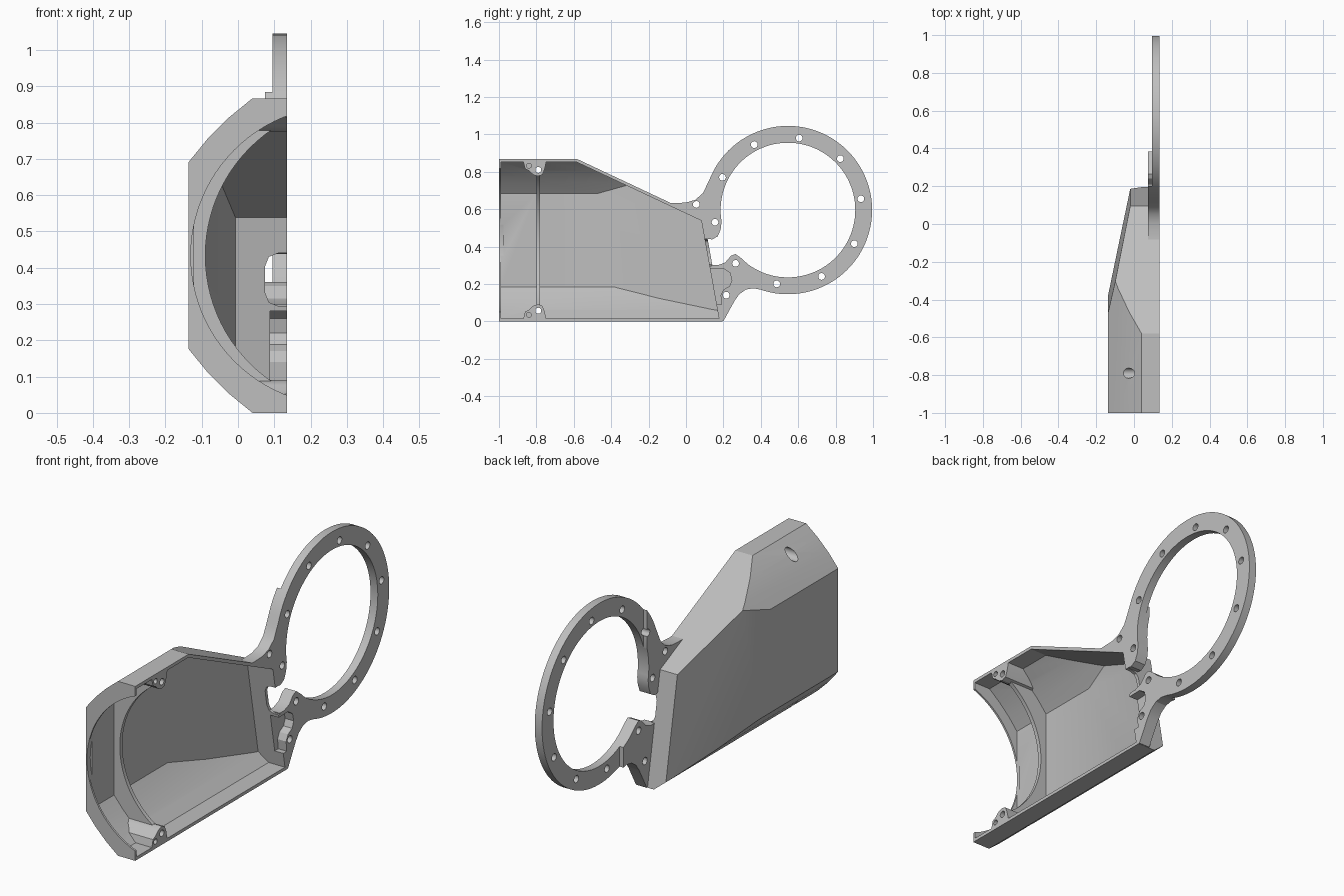
import bpy, bmesh, math
from mathutils import Vector

cube = bpy.data.objects.get("Cube")
if cube:
    bpy.data.objects.remove(cube, do_unlink=True)

grey = bpy.data.materials.new("light grey")
grey.use_nodes = True
COLOUR = (0.52, 0.52, 0.52, 1)
grey.diffuse_color = COLOUR
grey.node_tree.nodes["Principled BSDF"].inputs["Base Color"].default_value = COLOUR

H = 0.867          # height of the housing
SIDE = 0.135       # open side of the housing


def finish(name, bm):
    bmesh.ops.recalc_face_normals(bm, faces=bm.faces[:])
    mesh = bpy.data.meshes.new(name)
    bm.to_mesh(mesh)
    bm.free()
    mesh.materials.append(grey)
    ob = bpy.data.objects.new(name, mesh)
    bpy.context.collection.objects.link(ob)
    return ob


def prism(name, pts, axis, lo, hi):
    """Extrude a closed outline along x (points are y,z) or along y (points are x,z)."""
    bm = bmesh.new()
    place = (lambda a, b, t: (t, a, b)) if axis == "x" else (lambda a, b, t: (a, t, b))
    ends = [[bm.verts.new(place(a, b, t)) for a, b in pts] for t in (lo, hi)]
    n = len(pts)
    for loop in ends:
        bm.faces.new(loop)
    for i in range(n):
        j = (i + 1) % n
        bm.faces.new((ends[0][i], ends[0][j], ends[1][j], ends[1][i]))
    return finish(name, bm)


def arc(cx, cy, r, a0, a1, n):
    angles = [math.radians(a0 + (a1 - a0) * i / n) for i in range(n + 1)]
    return [(cx + r * math.cos(a), cy + r * math.sin(a)) for a in angles]


def circle(cx, cy, r, n=24):
    return arc(cx, cy, r, 0, 360, n)[:-1]


def rect(a0, a1, b0, b1):
    return [(a0, b0), (a1, b0), (a1, b1), (a0, b1)]


def cut(target, *cutters):
    for c in cutters:
        c.hide_render = True
        mod = target.modifiers.new("cut", "BOOLEAN")
        mod.operation = "DIFFERENCE"
        mod.solver = "EXACT"
        mod.object = c
        bpy.context.view_layer.objects.active = target
        bpy.ops.object.modifier_apply(modifier=mod.name)
        bpy.data.objects.remove(c, do_unlink=True)


# Sloping planes of the housing: (point, outward normal)
planes = [((0, -0.58, H), (0, 0.47, 1)),              # sloping roof
          ((0, 0.195, 0), (0, 1, 0.18)),              # rear wall
          ((-0.137, -0.345, 0), (-1, 0.217, 0.039))]  # tapered cheek
bevel = [(0.04, H), (-0.025, 0.814), (-0.084, 0.755), (-0.137, 0.69)]
for (x0, z0), (x1, z1) in zip(bevel, bevel[1:]):
    nx, nz = z1 - z0, x0 - x1
    planes.append(((x0, 0, z0), (nx, 0, nz)))
    planes.append(((x0, 0, H - z0), (nx, 0, -nz)))


def housing_solid(name, inset, x1, y0):
    """A block trimmed by the housing planes, moved inwards by inset."""
    pts = rect(-0.137 + inset, x1, inset, H - inset)
    block = prism(name, pts, "y", y0, 0.4)
    bm = bmesh.new()
    bm.from_mesh(block.data)
    for p, n in planes:
        n = Vector(n).normalized()
        res = bmesh.ops.bisect_plane(bm, geom=bm.verts[:] + bm.edges[:] + bm.faces[:],
                                     dist=1e-6, plane_co=Vector(p) - n * inset,
                                     plane_no=n, clear_outer=True)
        edges = [g for g in res["geom_cut"] if isinstance(g, bmesh.types.BMEdge)]
        if edges:
            bmesh.ops.holes_fill(bm, edges=edges, sides=0)
    bmesh.ops.recalc_face_normals(bm, faces=bm.faces[:])
    bm.to_mesh(block.data)
    bm.free()
    return block


# Cavity, leaving a curved rib and two screw bosses standing
housing = housing_solid("housing_shell", 0.015, SIDE, -1)
bpy.data.objects.remove(housing, do_unlink=True)
housing = housing_solid("housing_shell", 0, SIDE, -1)
cavity = housing_solid("cavity", 0.016, 0.25, -0.99)
rib = prism("rib", rect(-0.3, 0.4, -0.1, 1), "y", -0.80, -0.78)
cut(rib, prism("rib_opening", circle(0.33, H / 2, 0.42, 96), "y", -0.9, -0.7))
boss = [(-0.88, 0.9), (-0.868, 0.845), (-0.86, 0.815), (-0.84, 0.805), (-0.825, 0.79),
        (-0.81, 0.781), (-0.79, 0.776), (-0.768, 0.784), (-0.757, 0.81),
        (-0.75, 0.84), (-0.735, 0.9)]
cut(cavity, rib,
    prism("boss_top", boss, "x", -0.3, 0.4),
    prism("boss_bottom", [(y, H - z) for y, z in boss], "x", -0.3, 0.4))
cut(housing, cavity,
    prism("front_opening", circle(0.282, H / 2, 0.412, 96), "y", -1.1, -0.975))

# Screw holes in the bosses
for flip in (False, True):
    for y, z, r, lo, hi in ((-0.79, 0.81, 0.027, -0.3, 0.06),
                            (-0.79, 0.81, 0.016, 0.0, 0.3),
                            (-0.84, 0.832, 0.013, 0.06, 0.3)):
        cut(housing, prism("hole", circle(y, H - z if flip else z, r), "x", lo, hi))

# Rounded slot through the rear wall
slot = [(0.2, 0.295), (0.11, 0.295), (0.085, 0.305), (0.075, 0.33),
        (0.075, 0.405), (0.085, 0.43), (0.11, 0.44), (0.2, 0.44)]
cut(housing, prism("slot", slot, "y", 0.05, 0.3))

# Mounting ring with its two legs, as one outline
CY, CZ = 0.545, 0.595
outline = arc(CY, CZ, 0.45, 158, -109, 80)
outline += [(0.36, 0.177), (0.32, 0.17), (0.285, 0.145), (0.26, 0.11), (0.2, 0.001),
            (0.185, 0.001), (0.135, 0.3), (0.17, 0.3), (0.21, 0.315), (0.24, 0.35),
            (0.265, 0.36), (0.295, 0.338)]
outline += arc(CY, CZ, 0.36, -126.5, 190, 90)
outline += [(0.185, 0.49), (0.17, 0.455), (0.14, 0.438), (0.115, 0.442), (0.1, 0.5),
            (0.08, 0.545), (-0.05, 0.603), (-0.12, 0.637), (-0.07, 0.632),
            (0.0, 0.635), (0.05, 0.65), (0.09, 0.685), (0.112, 0.73)]
ring = prism("mounting_ring", outline, "x", 0.075, SIDE)
# Thin the ring away from the legs
cut(ring, prism("thin_upper", rect(0.2, 1.2, 0.42, 1.2), "x", 0.0, 0.095),
    prism("thin_lower", rect(0.385, 1.2, 0.0, 0.45), "x", 0.0, 0.095))

# Pocket shared by the lower leg and the rear wall
pocket = [(0.1, 0.09), (0.19, 0.09), (0.185, 0.14), (0.2, 0.17), (0.232, 0.188),
          (0.245, 0.22), (0.235, 0.26), (0.2, 0.283), (0.1, 0.28)]
for part in (housing, ring):
    cut(part, prism("pocket", pocket, "x", 0.088, 0.3))

# Bolt holes
bolts = [(0.605, 0.98), (0.825, 0.87), (0.935, 0.655), (0.9, 0.415), (0.725, 0.24),
         (0.485, 0.2), (0.365, 0.945), (0.195, 0.77), (0.055, 0.625), (0.155, 0.53),
         (0.265, 0.31), (0.215, 0.14)]
for y, z in bolts:
    cut(ring, prism("bolt_hole", circle(y, z, 0.018, 20), "x", 0.0, 0.3))
cut(housing, prism("bolt_hole", circle(0.055, 0.625, 0.018, 20), "x", 0.0, 0.3))

# Smooth curved walls, sharp edges kept
bpy.ops.object.select_all(action="DESELECT")
for part in (housing, ring):
    part.select_set(True)
    bpy.context.view_layer.objects.active = part
bpy.ops.object.shade_smooth_by_angle(angle=math.radians(25))
